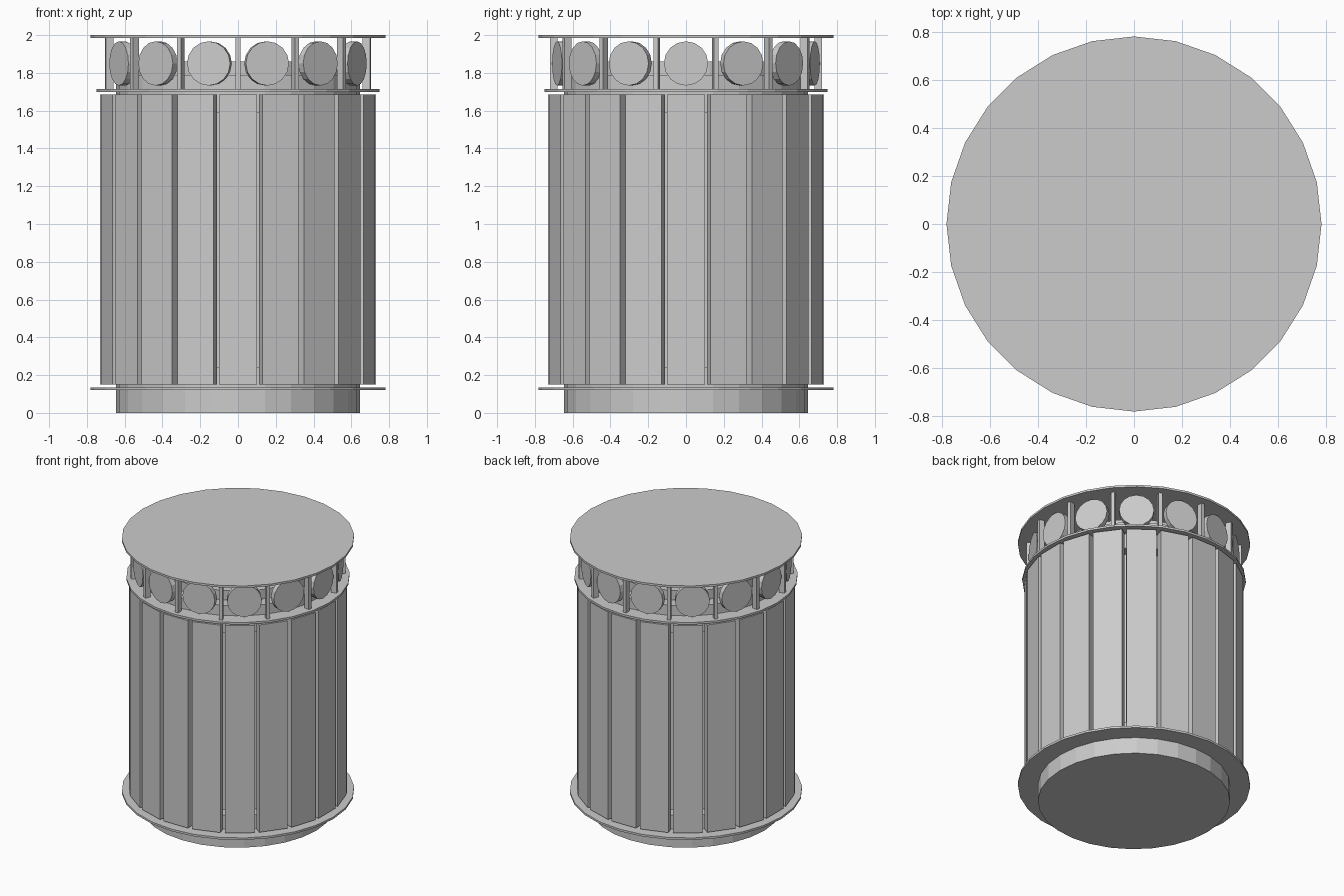
import bpy
import math
from mathutils import Matrix

cube = bpy.data.objects.get("Cube")
if cube:
    bpy.data.objects.remove(cube)

grey = bpy.data.materials.new("light_grey")
grey.use_nodes = True
colour = (0.6, 0.6, 0.6, 1)
grey.diffuse_color = colour
grey.node_tree.nodes["Principled BSDF"].inputs["Base Color"].default_value = colour


def finish(name):
    obj = bpy.context.object
    obj.name = name
    obj.data.materials.append(grey)
    return obj


def disc(name, radius, bottom, top):
    bpy.ops.mesh.primitive_cylinder_add(
        vertices=28, radius=radius, depth=top - bottom, location=(0, 0, (bottom + top) / 2))
    return finish(name)


def around(name, count, offset, make):
    """Repeat a part around the z axis; the part is made facing the front."""
    for i in range(count):
        obj = make()
        finish(f"{name}_{i + 1}")
        angle = math.tau * (i + offset) / count
        obj.data.transform(Matrix.Rotation(angle, 4, "Z"))


def front_box(width, inner, outer, bottom, top):
    bpy.ops.mesh.primitive_cube_add(size=1)
    obj = bpy.context.object
    size = Matrix.Diagonal((width, outer - inner, top - bottom, 1))
    place = Matrix.Translation((0, -(inner + outer) / 2, (bottom + top) / 2))
    obj.data.transform(place @ size)
    return obj


def front_roundel(radius, inner, outer, height):
    bpy.ops.mesh.primitive_cylinder_add(vertices=16, radius=radius, depth=outer - inner)
    obj = bpy.context.object
    place = Matrix.Translation((0, -(inner + outer) / 2, height))
    obj.data.transform(place @ Matrix.Rotation(math.pi / 2, 4, "X"))
    return obj


# Core: base, inner drum, upper collar and rim
disc("base", 0.645, 0, 0.24)
disc("inner_drum", 0.56, 0.24, 1.86)
disc("upper_collar", 0.645, 1.59, 1.79)

# Flanges and lid
disc("bottom_flange", 0.78, 0.12, 0.135)
disc("upper_flange", 0.75, 1.70, 1.715)
disc("lid", 0.78, 1.985, 2.0)

# Vertical slats around the body
around("slat", 20, 0, lambda: front_box(0.2, 0.67, 0.73, 0.15, 1.685))

# Posts carrying the lid, with a roundel between each pair
around("post", 14, 0, lambda: front_box(0.026, 0.68, 0.72, 1.715, 1.985))
around("roundel", 14, 0.5, lambda: front_roundel(0.117, 0.66, 0.70, 1.85))
